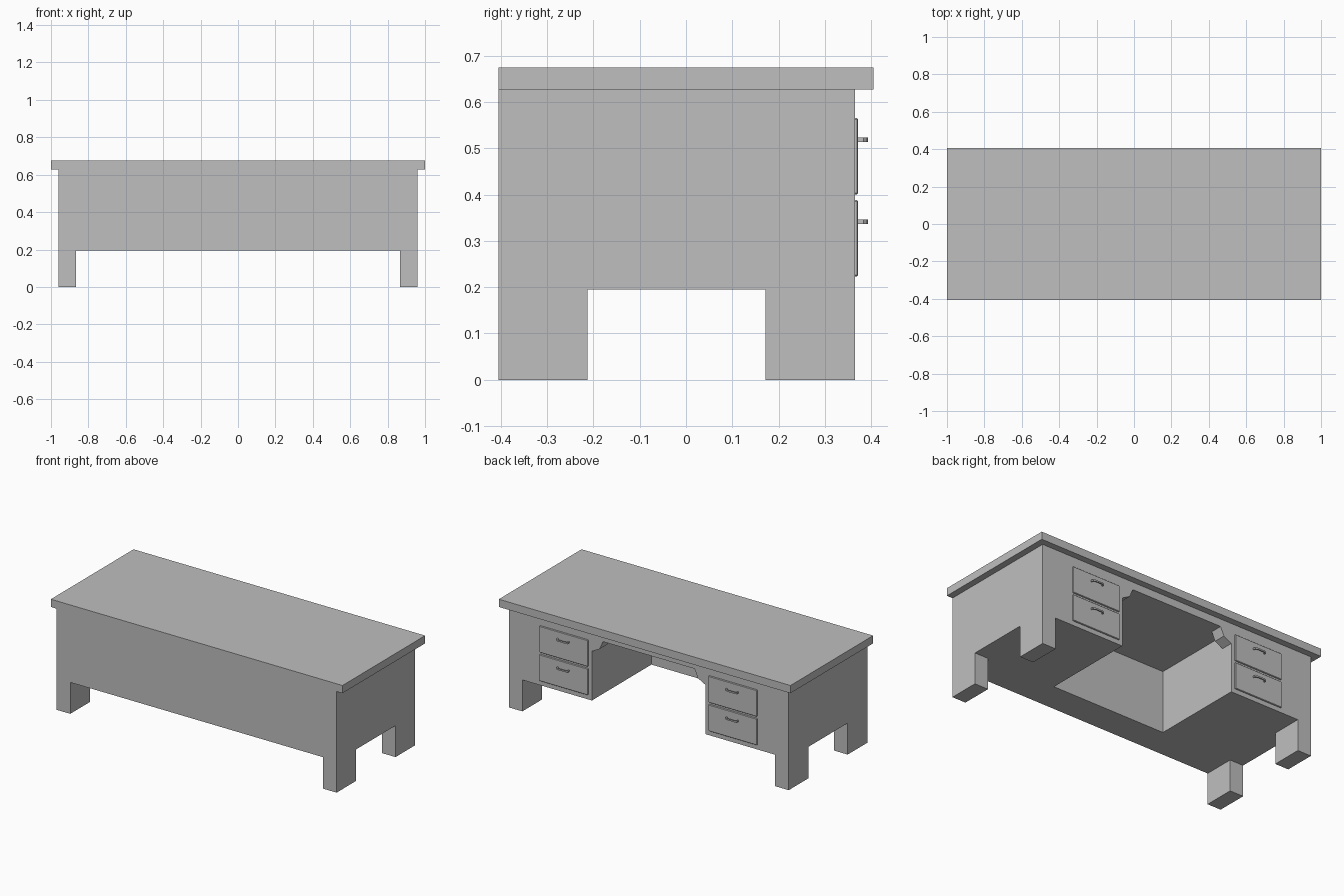
import bpy
import bmesh
from mathutils import Matrix, Vector

cube = bpy.data.objects.get("Cube")
if cube:
    bpy.data.objects.remove(cube)

grey = bpy.data.materials.new("plain grey")
grey.use_nodes = True
grey.diffuse_color = (0.52, 0.52, 0.52, 1)
grey.node_tree.nodes["Principled BSDF"].inputs["Base Color"].default_value = (0.52, 0.52, 0.52, 1)


def prism(name, outline, low, high, axis="z"):
    """Extrude an outline along z (points are x, y) or along y (points are x, z)."""
    bm = bmesh.new()
    place = (lambda a, b: (a, b, low)) if axis == "z" else (lambda a, b: (a, low, b))
    step = Vector((0, 0, high - low)) if axis == "z" else Vector((0, high - low, 0))
    face = bm.faces.new([bm.verts.new(place(a, b)) for a, b in outline])
    grown = bmesh.ops.extrude_face_region(bm, geom=[face])["geom"]
    bmesh.ops.translate(bm, vec=step, verts=[v for v in grown if isinstance(v, bmesh.types.BMVert)])
    bmesh.ops.recalc_face_normals(bm, faces=bm.faces)
    mesh = bpy.data.meshes.new(name)
    bm.to_mesh(mesh)
    bm.free()
    mesh.materials.append(grey)
    obj = bpy.data.objects.new(name, mesh)
    bpy.context.collection.objects.link(obj)
    return obj


def box(name, x, y, z):
    return prism(name, [(x[0], y[0]), (x[1], y[0]), (x[1], y[1]), (x[0], y[1])], *z)


def cut(target, cutter):
    mod = target.modifiers.new("cut", "BOOLEAN")
    mod.operation = "DIFFERENCE"
    mod.solver = "EXACT"
    mod.object = cutter
    bpy.context.view_layer.objects.active = target
    bpy.ops.object.modifier_apply(modifier=mod.name)
    bpy.data.objects.remove(cutter)


BACK = 0.365      # plane that carries the drawers
FRONT = -0.405
CEILING = 0.58    # top of the kneehole

# Table top
box("table_top", (-1, 1), (FRONT, -FRONT), (0.627, 0.675))

# Body: a solid block with a cross-shaped gap below that leaves four corner legs
body = box("desk_body", (-0.96, 0.96), (FRONT, BACK), (0, 0.627))
leg_x, far, y0, y1 = 0.867, 1.2, -0.213, 0.172
cross = [(-leg_x, -far), (leg_x, -far), (leg_x, y0), (far, y0), (far, y1), (leg_x, y1),
         (leg_x, far), (-leg_x, far), (-leg_x, y1), (-far, y1), (-far, y0), (-leg_x, y0)]
cut(body, prism("leg_gap_cutter", cross, -0.1, 0.195))

# Kneehole
cut(body, box("kneehole_cutter", (-0.39, 0.39), (-0.218, 0.6), (0.1, CEILING)))

# Drawer and handle sizes
drawer_x, drawer_w = 0.58, 0.333
handle = [(0.041, 0), (0.041, 0.012), (0.036, 0.018), (0.026, 0.022)]
inner = [(0.021, 0.016), (0.030, 0.013), (0.034, 0.009), (0.034, 0)]
half = handle + [(0, 0.022), (0, 0.016)] + inner

for side, label in ((1, "left"), (-1, "right")):
    # Corner bracket of the kneehole
    corner = [(0.39, CEILING), (0.39, 0.50), (0.337, 0.528), (0.314, CEILING)]
    prism(f"{label}_kneehole_bracket", [(side * x, z) for x, z in corner], 0.29, BACK, "y")

    for low, row in ((0.223, "lower"), (0.4, "upper")):
        # Drawer front with softened edges
        cx = side * drawer_x
        drawer = box(f"{label}_{row}_drawer", (cx - drawer_w / 2, cx + drawer_w / 2),
                     (BACK - 0.005, BACK + 0.007), (low, low + 0.165))
        bevel = drawer.modifiers.new("soft edge", "BEVEL")
        bevel.width = 0.003
        bevel.segments = 1

        # Bow handle, its half outline mirrored across the drawer centre
        outer_arc = handle + [(-x, y) for x, y in reversed(handle)]
        inner_arc = [(-x, y) for x, y in reversed(inner)] + inner
        bow = [(cx + x, BACK + 0.006 + y) for x, y in outer_arc + inner_arc]
        prism(f"{label}_{row}_handle", bow, low + 0.114, low + 0.123)
